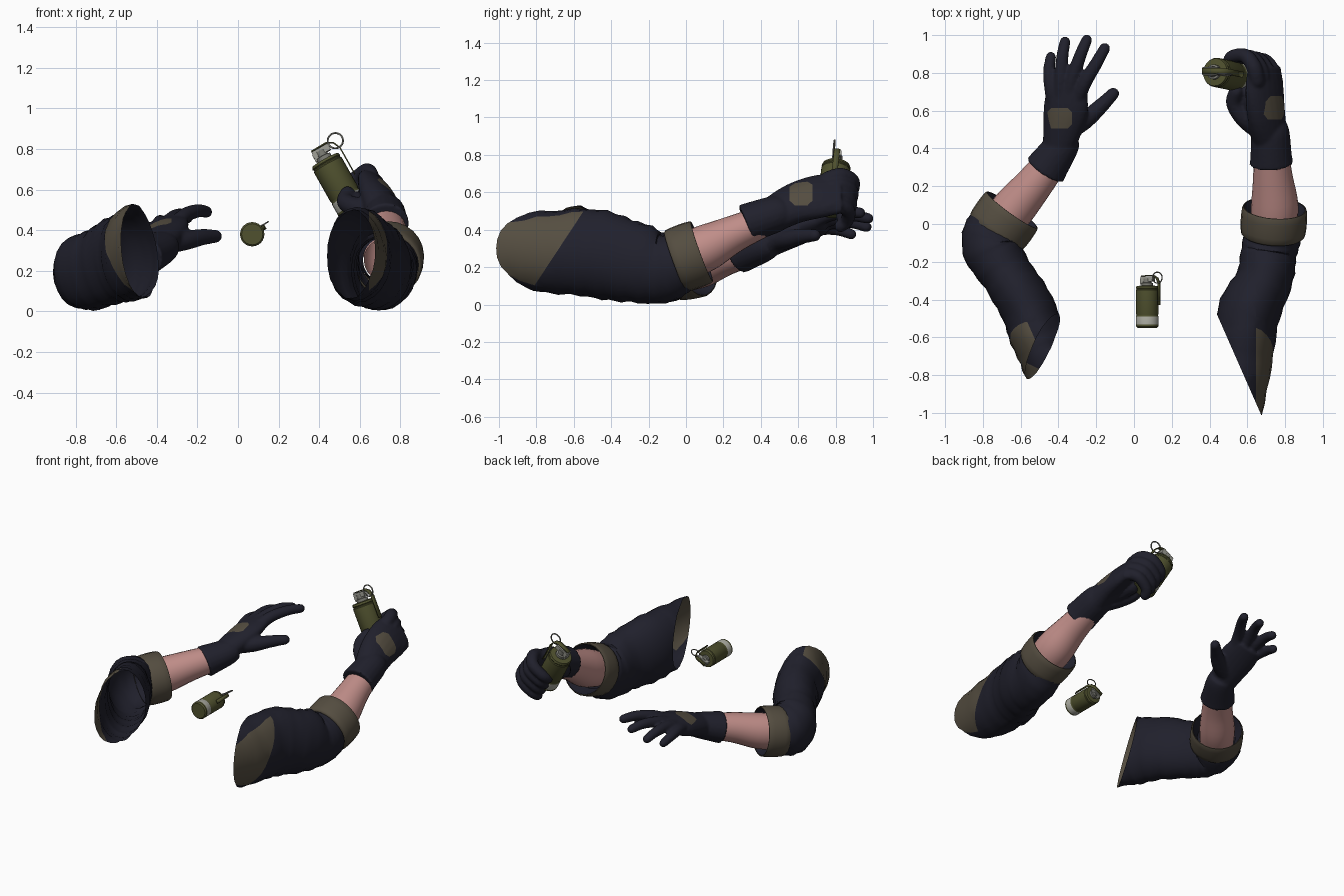
import bpy, bmesh, math
from mathutils import Vector, Matrix

if "Cube" in bpy.data.objects:
    bpy.data.objects.remove(bpy.data.objects["Cube"])


def material(name, rgb):
    m = bpy.data.materials.new(name)
    m.use_nodes = True
    m.diffuse_color = (*rgb, 1)
    m.node_tree.nodes["Principled BSDF"].inputs["Base Color"].default_value = (*rgb, 1)
    return m


NAVY = material("navy cloth", (.0145, .0145, .025))
TAN = material("tan cloth", (.09, .075, .052))
SKIN = material("skin", (.53, .27, .25))
OLIVE = material("olive paint", (.08, .083, .028))
PALE = material("pale band", (.4, .4, .35))
STEEL = material("light steel", (.33, .33, .29))
METAL = material("grey metal", (.2, .2, .175))


def finish(name, bm, mats, angle=50):
    me = bpy.data.meshes.new(name)
    bm.to_mesh(me)
    bm.free()
    for m in mats:
        me.materials.append(m)
    ob = bpy.data.objects.new(name, me)
    bpy.context.collection.objects.link(ob)
    smooth(ob, angle)
    return ob


def smooth(ob, angle):
    bpy.ops.object.select_all(action="DESELECT")
    ob.select_set(True)
    bpy.context.view_layer.objects.active = ob
    bpy.ops.object.shade_smooth_by_angle(angle=math.radians(angle))


def spline(rings, sub):
    # Catmull-Rom through rings of (x, y, z, half width, half height)
    out = []
    for i in range(len(rings) - 1):
        p = [rings[max(0, min(len(rings) - 1, i + k))] for k in (-1, 0, 1, 2)]
        for j in range(sub):
            t = j / sub
            out.append([b + .5 * t * (c - a + t * (2*a - 5*b + 4*c - d + t * (3*(b - c) + d - a)))
                        for a, b, c, d in zip(*p)])
    return out + [list(rings[-1])]


def loft(bm, rings, side=None, sub=4, sides=20, caps=True, folds=0):
    rs = spline(rings, sub)
    loops = []
    for i, r in enumerate(rs):
        t = (Vector(rs[min(i + 1, len(rs) - 1)][:3]) - Vector(rs[max(i - 1, 0)][:3])).normalized()
        s = Vector(side) if side else t.cross(Vector((0, 0, 1)))
        s = (s - t * s.dot(t)).normalized()
        up = s.cross(t)
        loop = []
        for k in range(sides):
            a = math.tau * k / sides
            f = 1 + folds * math.sin(i * 1.5 + 2 * math.sin(a + i * .3)) * math.sin(a * 2 + i)
            loop.append(bm.verts.new(Vector(r[:3]) + (s * math.cos(a) * r[3] + up * math.sin(a) * r[4]) * f))
        loops.append(loop)
    for p, q in zip(loops, loops[1:]):
        for k in range(sides):
            n = (k + 1) % sides
            bm.faces.new((p[k], p[n], q[n], q[k]))
    if caps:
        bm.faces.new(loops[0][::-1])
        bm.faces.new(loops[-1])
    bmesh.ops.recalc_face_normals(bm, faces=bm.faces)


def cut(bm, co, no, clear=False):
    bmesh.ops.bisect_plane(bm, geom=bm.verts[:] + bm.edges[:] + bm.faces[:], plane_co=co,
                           plane_no=no, clear_outer=clear)


def paint(bm, planes, index):
    # Cut along every plane, then colour the faces in front of all of them
    for co, no in planes:
        cut(bm, co, no)
    for f in bm.faces:
        c = f.calc_center_median()
        if all((c - Vector(co)).dot(Vector(no)) > 0 for co, no in planes):
            f.material_index = index


def sleeve(name, rings, opening, patch):
    bm = bmesh.new()
    loft(bm, rings, caps=False, folds=.045, sub=5, sides=24)
    cut(bm, *opening, clear=True)
    paint(bm, patch, 1)
    finish(name, bm, (NAVY, TAN))


def simple(name, rings, mat, sub=4):
    bm = bmesh.new()
    loft(bm, rings, sub=sub, caps=False, sides=24)
    finish(name, bm, (mat,))


def cuff(name, a, b, w, h):
    # Rolled band outside, dark lining inside its open end
    a, b = Vector(a), Vector(b)
    for part, mat, steps in (("", TAN, ((0, .9), (.06, .99), (.5, 1.02), (.94, 1), (1, .95))),
                             ("_lining", NAVY, ((.4, .72), (.7, .84), (.99, .945)))):
        simple(name + part, [(*a.lerp(b, t), w * k, h * k) for t, k in steps], mat, sub=2)


def glove(name, wrist, palm, side, digits, patch):
    # Cuff, palm and digits are merged into one skin
    bm = bmesh.new()
    loft(bm, wrist)
    loft(bm, palm, side=side)
    for pts, r0, r1 in digits:
        n = len(pts) - 1
        loft(bm, [(*p, r0 + (r1 - r0) * i / n, r0 + (r1 - r0) * i / n) for i, p in enumerate(pts)],
             side=side, sides=12)
        for p, r in ((pts[0], r0), (pts[-1], r1)):
            bmesh.ops.create_icosphere(bm, subdivisions=2, radius=r, matrix=Matrix.Translation(p))
    ob = finish(name, bm, (NAVY, TAN))
    mod = ob.modifiers.new("merge", "REMESH")
    mod.mode, mod.voxel_size = "VOXEL", .009
    soft = ob.modifiers.new("soften", "SMOOTH")
    soft.factor, soft.iterations = .5, 4
    for m in ("merge", "soften"):
        bpy.ops.object.modifier_apply(modifier=m)
    bm = bmesh.new()
    bm.from_mesh(ob.data)
    for f in bm.faces:
        f.material_index = 0
    paint(bm, patch, 1)
    bm.to_mesh(ob.data)
    bm.free()
    smooth(ob, 60)


def window(c, u, v, n, hu, hv):
    # Eight side planes with clipped corners and one floor plane around a patch
    c, u, v, n = Vector(c), Vector(u), Vector(v), Vector(n)
    planes = [(c + n * .02, n)]
    for su in (-1, 1):
        planes += [(c + u * hu * su, -u * su), (c + v * hv * su, -v * su)]
        for sv in (-1, 1):
            planes.append((c + u * hu * su * .8 + v * hv * sv * .8, -u * su - v * sv))
    return planes


# Left arm: closed hand
sleeve("left_sleeve",
       [(.53, -1.1, .31, .13, .18), (.565, -.8, .285, .155, .21), (.6, -.5, .27, .165, .235),
        (.685, -.3, .23, .15, .22), (.715, -.15, .195, .15, .19), (.735, -.04, .22, .15, .165),
        (.74, .02, .25, .145, .15)],
       ((.55, -.73, 0), (-.5, -.22, 0)),
       [((.645, 0, 0), (1, 0, 0)), ((0, -.58, .45), (0, -1, .66))])
cuff("left_cuff", (.735, -.06, .23), (.745, .085, .283), .172, .175)
simple("left_forearm", [(.74, -.02, .25, .12, .12), (.745, .1, .3, .125, .125),
                        (.735, .25, .375, .105, .1), (.725, .4, .44, .09, .085)], SKIN)
GRIP = (-.62, 0, .78)
STEP = Vector((.033, -.008, -.052))
finger = [Vector(p) for p in ((.65, .76, .67), (.635, .83, .69), (.59, .89, .66), (.52, .885, .605), (.5, .85, .575))]
digits = [([p + STEP * i for p in finger], .044, .034) for i in range(4)]
digits.append(([(.67, .5, .48), (.585, .56, .51), (.53, .64, .54), (.54, .70, .58)], .058, .038))
digits.append(([(.68, .54, .51), (.63, .62, .53), (.61, .7, .54)], .06, .055))
glove("left_glove",
      [(.728, .32, .43, .117, .108), (.726, .36, .445, .11, .105), (.722, .48, .485, .102, .098),
       (.715, .52, .5, .09, .085)],
      [(.72, .45, .47, .1, .085), (.70, .58, .54, .125, .078), (.69, .72, .58, .138, .066),
       (.69, .83, .59, .125, .05)],
      GRIP, digits,
      window((.71, .615, .565), (0, 1, 0), GRIP, (.78, 0, .62), .062, .08))

# Right arm: open hand
sleeve("right_sleeve",
       [(-.36, -.95, .3, .13, .19), (-.43, -.79, .295, .14, .215), (-.5, -.62, .29, .145, .235),
        (-.565, -.45, .265, .145, .22), (-.67, -.27, .22, .14, .2), (-.755, -.13, .195, .155, .19),
        (-.73, -.03, .19, .16, .16), (-.69, .02, .19, .15, .15)],
       ((-.4, -.57, .1), (.3, -.16, .07)),
       [((-.52, -.62, 0), (-.9, -.4, 0)), ((0, -.55, .45), (0, -1, .6))])
cuff("right_cuff", (-.735, -.05, .185), (-.645, .075, .205), .17, .165)
simple("right_forearm", [(-.72, -.02, .19, .11, .12), (-.64, .08, .21, .115, .12),
                         (-.53, .21, .255, .1, .1), (-.42, .35, .29, .085, .085)], SKIN)
digits = [
    ([(-.42, .62, .38), (-.44, .72, .405), (-.45, .81, .4), (-.44, .885, .375)], .04, .028),
    ([(-.39, .64, .4), (-.385, .76, .435), (-.38, .88, .44), (-.365, .965, .415)], .041, .029),
    ([(-.35, .64, .41), (-.325, .77, .455), (-.285, .89, .475), (-.25, .975, .46)], .042, .029),
    ([(-.31, .63, .41), (-.265, .74, .47), (-.2, .85, .495), (-.155, .93, .49)], .042, .03),
    ([(-.35, .5, .34), (-.26, .55, .35), (-.18, .62, .365), (-.11, .69, .37)], .058, .033)]
glove("right_glove",
      [(-.47, .285, .27, .115, .105), (-.45, .315, .28, .108, .1), (-.385, .41, .31, .092, .085),
       (-.37, .45, .325, .085, .075)],
      [(-.4, .4, .31, .085, .075), (-.38, .5, .35, .105, .07), (-.36, .62, .395, .122, .06),
       (-.35, .74, .43, .105, .042)],
      (.94, 0, .33), digits,
      window((-.395, .56, .38), (1, 0, 0), (0, 1, 0), (0, 0, 1), .068, .055))


def canister(name, matrix):
    # Lathed body with painted band and a top cap
    profile = ((0, 0), (.052, 0), (.06, .008), (.06, .018), (.06, .06), (.058, .065), (.058, .07),
               (.06, .075), (.06, .2), (.057, .204), (.057, .208), (.06, .212), (.056, .222),
               (.03, .224), (.03, .238), (.022, .24), (.022, .262), (0, .262))
    bm = bmesh.new()
    vs = [bm.verts.new((r, 0, z)) for r, z in profile]
    es = [bm.edges.new(e) for e in zip(vs, vs[1:])]
    bmesh.ops.spin(bm, geom=vs + es, axis=(0, 0, 1), cent=(0, 0, 0), steps=24, angle=math.tau)
    bmesh.ops.remove_doubles(bm, verts=bm.verts, dist=.0005)
    bmesh.ops.recalc_face_normals(bm, faces=bm.faces)
    for f in bm.faces:
        z = f.calc_center_median().z
        f.material_index = 1 if .018 < z < .06 else 2 if z > .223 else 0
    finish(name + "_body", bm, (OLIVE, PALE, METAL), 35).matrix_world = matrix

    # Striker head block and safety lever
    bm = bmesh.new()
    for loc, size in (((.004, 0, .259), (.07, .034, .026)), ((-.024, 0, .246), (.02, .03, .03))):
        bmesh.ops.create_cube(bm, matrix=Matrix.Translation(loc) @ Matrix.Diagonal((*size, 1)))
    finish(name + "_striker", bm, (STEEL,), 30).matrix_world = matrix
    bm = bmesh.new()
    path = ((-.03, .273), (.035, .275), (.058, .262), (.07, .235), (.07, .12))
    rows = [[bm.verts.new((x, y, z)) for y in (-.012, .012)] for x, z in path]
    for a, b in zip(rows, rows[1:]):
        bm.faces.new((a[0], a[1], b[1], b[0]))
    lever = finish(name + "_lever", bm, (OLIVE,), 40)
    lever.modifiers.new("thickness", "SOLIDIFY").thickness = .005
    lever.matrix_world = matrix

    # Pull ring
    bpy.ops.mesh.primitive_torus_add(major_radius=.029, minor_radius=.0034, major_segments=28, minor_segments=8)
    ring = bpy.context.object
    ring.name = name + "_pull_ring"
    ring.data.materials.append(METAL)
    smooth(ring, 60)
    ring.matrix_world = matrix @ Matrix.Translation((.07, -.014, .266)) @ Matrix.Rotation(math.pi / 2, 4, "X")


def frame(origin, up, side, scale):
    z = Vector(up).normalized()
    y = z.cross(Vector(side)).normalized()
    m = Matrix((y.cross(z), y, z)).transposed().to_4x4()
    return Matrix.Translation(origin) @ m @ Matrix.Scale(scale, 4)


canister("loose_canister", frame((.07, -.55, .38), (0, 1, 0), (.87, 0, .5), 1))
canister("held_canister", frame((.57, .775, .495), (-.49, .1, .87), (.87, 0, .49), 1.3))
